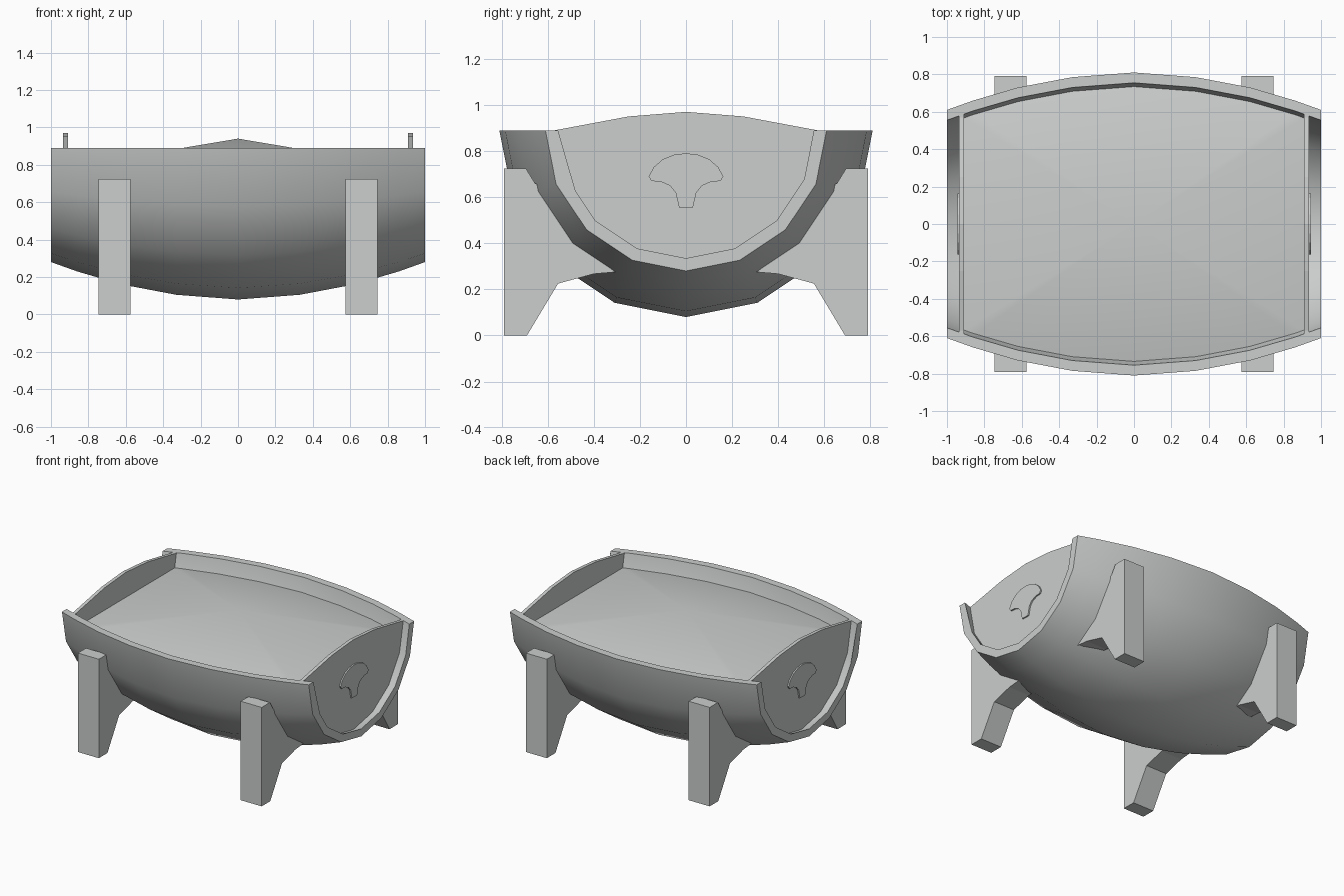
import bpy, bmesh
from math import sin, cos, pi

cube = bpy.data.objects.get("Cube")
if cube:
    bpy.data.objects.remove(cube, do_unlink=True)

# Single material
grey = bpy.data.materials.new("pale_grey")
grey.use_nodes = True
colour = (0.6, 0.62, 0.61, 1)
grey.diffuse_color = colour
grey.node_tree.nodes["Principled BSDF"].inputs["Base Color"].default_value = colour

RIM = 0.89      # height of the barrel axis and rim
WALL = 0.055
HALF = [(0, 0.81), (0.33, 0.785), (0.62, 0.73), (0.86, 0.66), (1, 0.61)]
STATIONS = [(-x, r) for x, r in HALF[:0:-1]] + HALF


def finish(name, bm, smooth=False):
    bmesh.ops.recalc_face_normals(bm, faces=bm.faces)
    mesh = bpy.data.meshes.new(name)
    bm.to_mesh(mesh)
    bm.free()
    mesh.materials.append(grey)
    obj = bpy.data.objects.new(name, mesh)
    bpy.context.collection.objects.link(obj)
    if smooth:
        bpy.ops.object.select_all(action='DESELECT')
        obj.select_set(True)
        bpy.context.view_layer.objects.active = obj
        bpy.ops.object.shade_smooth_by_angle(angle=pi / 6)
    return obj


def arc(r):
    """Lower half circle in y, z, from +y round to -y."""
    return [(r * cos(i * pi / 8), RIM - r * sin(i * pi / 8)) for i in range(9)]


def loft(name, sections, smooth=False):
    """Closed solid through (x, outline) sections."""
    bm = bmesh.new()
    rings = [[bm.verts.new((x, y, z)) for y, z in pts] for x, pts in sections]
    for a, b in zip(rings, rings[1:]):
        for i in range(len(a)):
            j = (i + 1) % len(a)
            bm.faces.new((a[i], a[j], b[j], b[i]))
    caps = [bm.faces.new(rings[0]), bm.faces.new(rings[-1])]
    bmesh.ops.triangulate(bm, faces=caps)
    return finish(name, bm, smooth)


def plate(name, x0, x1, outline):
    return loft(name, [(x0, outline), (x1, outline)])


# Half barrel shell
loft("barrel_shell", [(x, arc(r) + arc(r - WALL)[::-1]) for x, r in STATIONS], True)

# Mounded filling
bm = bmesh.new()
edge = [(x * 0.92 if abs(x) == 1 else x, r - 0.065) for x, r in STATIONS]
edge = [(x, 0.575 if abs(x) == 0.92 else y) for x, y in edge]
loop = edge + [(x, -y) for x, y in edge[::-1]]
verts = [bm.verts.new((x, y, 0.785)) for x, y in loop]
peak = bm.verts.new((0, 0, 0.94))
for i, v in enumerate(verts):
    bm.faces.new((v, verts[(i + 1) % len(verts)], peak))
finish("filling", bm, True)

# Outlines for the repeated parts, as y and z
crown = [(-0.57, RIM), (-0.25, 0.95), (0, 0.97), (0.25, 0.95), (0.57, RIM)]
panel = arc(0.595) + crown
cap_half = [(0.03, 0.555), (0.045, 0.62), (0.07, 0.65), (0.11, 0.667), (0.15, 0.67),
            (0.162, 0.69), (0.14, 0.73), (0.1, 0.765), (0.05, 0.785)]
mushroom = cap_half + [(0, 0.79)] + [(-y, z) for y, z in cap_half[::-1]]
leg = [(0.79, 0), (0.79, 0.725), (0.695, 0.725), (0.655, 0.66), (0.61, 0.637),
       (0.467, 0.423), (0.253, 0.28), (0.32, 0.275), (0.4, 0.267), (0.555, 0.225), (0.69, 0)]

for sx, side in ((1, "left"), (-1, "right")):
    # End panel with raised ornament
    plate(f"end_panel_{side}", sx * 0.91, sx * 0.935, panel)
    plate(f"mushroom_ornament_{side}", sx * 0.93, sx * 0.945, mushroom)
    # Legs
    for sy, place in ((-1, "front"), (1, "back")):
        plate(f"{place}_leg_{side}", sx * 0.575, sx * 0.745, [(sy * y, z) for y, z in leg])
